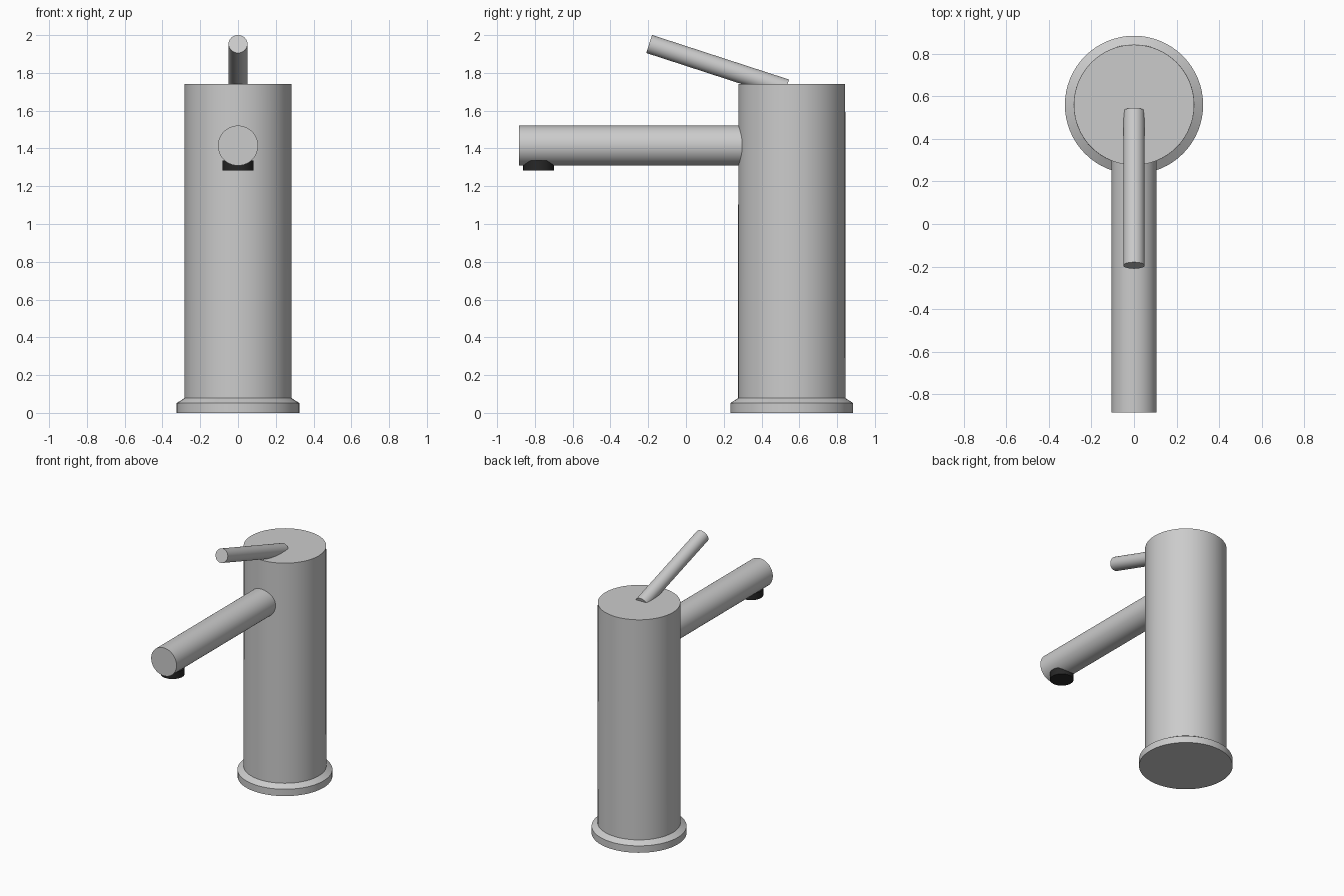
import bpy, math
from mathutils import Vector

if "Cube" in bpy.data.objects:
    bpy.data.objects.remove(bpy.data.objects["Cube"])


def finish(obj):
    bpy.ops.object.select_all(action='DESELECT')
    obj.select_set(True)
    bpy.context.view_layer.objects.active = obj
    bpy.ops.object.shade_smooth_by_angle(angle=math.radians(25))
    return obj


def rod(name, start, end, radius, sides=48):
    """Closed cylinder running between two points."""
    a, b = Vector(start), Vector(end)
    axis = b - a
    bpy.ops.mesh.primitive_cylinder_add(vertices=sides, radius=radius,
                                        depth=axis.length, location=(a + b) / 2)
    obj = bpy.context.object
    obj.name = name
    obj.rotation_euler = axis.to_track_quat('Z', 'X').to_euler()
    return finish(obj)


def lathe(name, profile, centre, sides=64):
    """Spin (radius, z) points around a vertical axis and cap both ends."""
    verts, faces = [], []
    for r, z in profile:
        for i in range(sides):
            t = 2 * math.pi * i / sides
            verts.append((r * math.cos(t), r * math.sin(t), z))
    for k in range(len(profile) - 1):
        for i in range(sides):
            j = (i + 1) % sides
            lo, hi = k * sides, (k + 1) * sides
            faces.append((lo + i, lo + j, hi + j, hi + i))
    faces.append(tuple(reversed(range(sides))))
    faces.append(tuple(range((len(profile) - 1) * sides, len(profile) * sides)))
    mesh = bpy.data.meshes.new(name)
    mesh.from_pydata(verts, [], faces)
    obj = bpy.data.objects.new(name, mesh)
    bpy.context.collection.objects.link(obj)
    obj.location = centre
    return finish(obj)


# Upright body with chamfered foot flange
lathe("body", [(0.325, 0), (0.325, 0.052), (0.284, 0.078), (0.283, 1.74)],
      (0, 0.56, 0))

# Horizontal spout, its inner end buried in the body
rod("spout", (0, -0.885, 1.415), (0, 0.33, 1.415), 0.106)

# Dark water outlet under the spout tip
outlet = rod("outlet", (0, -0.78, 1.283), (0, -0.78, 1.335), 0.082)
dark = bpy.data.materials.new("dark_rubber")
dark.diffuse_color = (0.02, 0.02, 0.02, 1)
dark.use_nodes = True
dark.node_tree.nodes["Principled BSDF"].inputs["Base Color"].default_value = dark.diffuse_color
outlet.data.materials.append(dark)

# Tilted handle lever rising from the body top
rod("lever", (0, 0.53, 1.717), (0, -0.195, 1.953), 0.05, 32)
